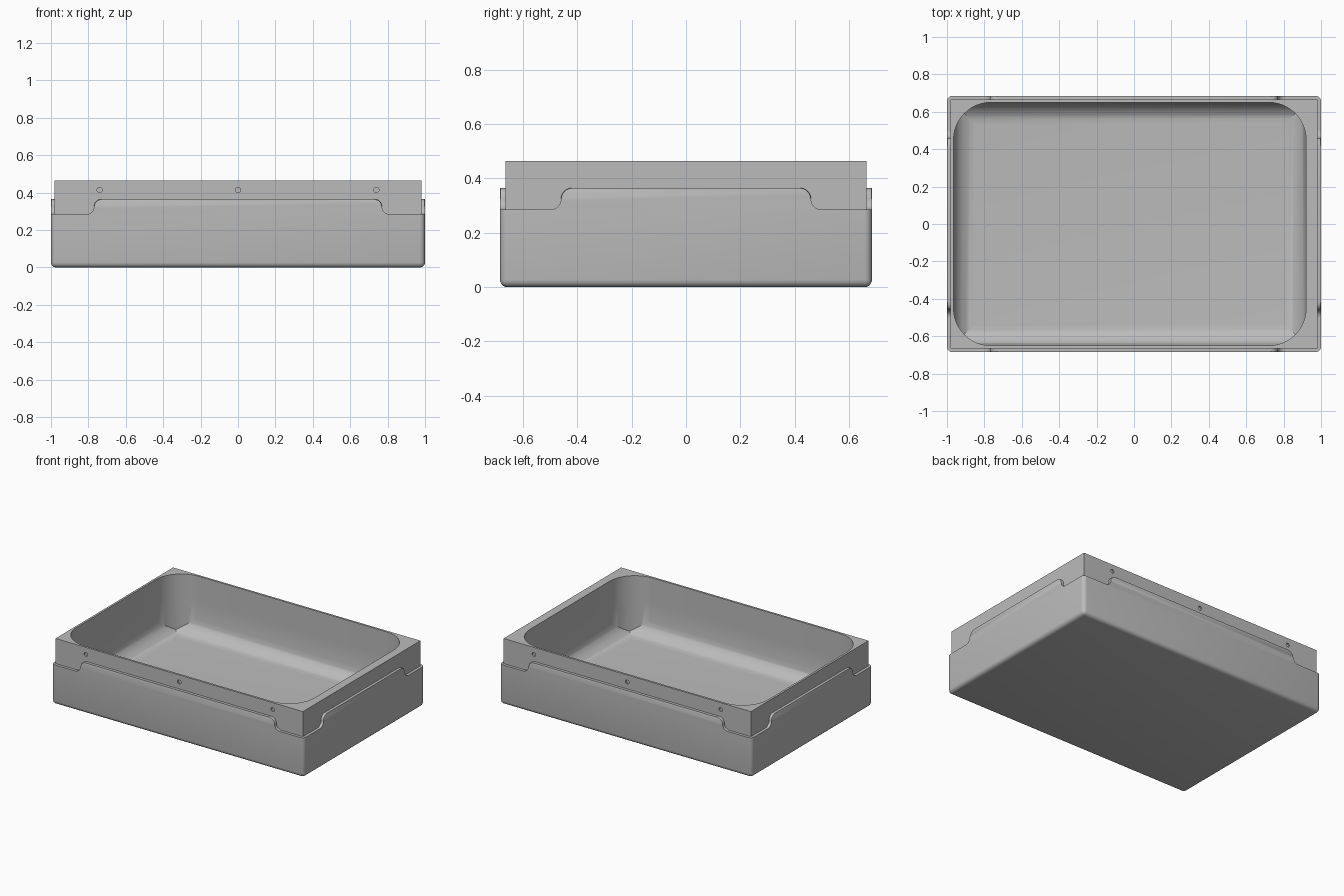
import bpy, bmesh
from math import cos, sin, radians
from mathutils import Matrix, Vector

default = bpy.data.objects.get("Cube")
if default:
    bpy.data.objects.remove(default, do_unlink=True)

HX, HY = 1.0, 0.685           # outer half sizes
LEDGE, PANEL, TOP = 0.285, 0.365, 0.465
STEP = 0.02                   # inset of the upper body

grey = bpy.data.materials.new("plain_grey")
grey.use_nodes = True
grey.diffuse_color = (0.5, 0.5, 0.5, 1)
grey.node_tree.nodes["Principled BSDF"].inputs["Base Color"].default_value = (0.5, 0.5, 0.5, 1)


def make(name, bm):
    bmesh.ops.recalc_face_normals(bm, faces=bm.faces[:])
    mesh = bpy.data.meshes.new(name)
    bm.to_mesh(mesh)
    bm.free()
    mesh.materials.append(grey)
    obj = bpy.data.objects.new(name, mesh)
    bpy.context.collection.objects.link(obj)
    return obj


def arc(cx, cy, r, start, end, n=10):
    angles = [radians(start + (end - start) * i / n) for i in range(n + 1)]
    return [(cx + r * cos(a), cy + r * sin(a)) for a in angles]


def prism(points, axis, low, high):
    """Extrude a 2D outline along an axis."""
    place = {"x": lambda u, v, w: (w, u, v),
             "y": lambda u, v, w: (u, w, v),
             "z": lambda u, v, w: (u, v, w)}[axis]
    bm = bmesh.new()
    a, b = [[bm.verts.new(place(u, v, w)) for u, v in points] for w in (low, high)]
    bm.faces.new(a)
    bm.faces.new(b)
    n = len(points)
    for i in range(n):
        j = (i + 1) % n
        bm.faces.new((a[i], a[j], b[j], b[i]))
    return bm


def box(hx, hy, z0, z1):
    return prism([(-hx, -hy), (hx, -hy), (hx, hy), (-hx, hy)], "z", z0, z1)


def boolean(obj, other, operation):
    mod = obj.modifiers.new("cut", "BOOLEAN")
    mod.operation, mod.solver, mod.object = operation, "EXACT", other
    bpy.context.view_layer.objects.active = obj
    bpy.ops.object.modifier_apply(modifier=mod.name)


# Cavity cutter: rounded outline trimmed by two round-bottomed troughs
CX, CW, CH, RC, RF = -0.0225, 0.9425, 0.65, 0.2, 0.125
outline = []
for sx, sy, start in ((1, 1, 0), (-1, 1, 90), (-1, -1, 180), (1, -1, 270)):
    outline += arc(CX + sx * (CW - RC), sy * (CH - RC), RC, start, start + 90, 12)
cavity = make("cavity_cutter", prism(outline, "z", 0.01, 0.6))


def trough(centre, half, floor, axis):
    half += 0.002
    z = floor + RF
    right = arc(half - RF, z, RF, 270, 360, 10) + [(half + 0.1, z), (half + 0.1, 0.7)]
    points = right + [(-u, v) for u, v in reversed(right)]
    return make("trough_cutter", prism([(centre + u, v) for u, v in points], axis, -1.3, 1.3))


cutters = [cavity, trough(CX, CW, 0.05, "y"), trough(0, CH, 0.0505, "x")]
for t in cutters[1:]:
    boolean(cavity, t, "INTERSECT")

# Lower tray with rounded bottom and corner edges
bm = box(HX, HY, 0, LEDGE)
bmesh.ops.bevel(bm, geom=[e for e in bm.edges if min(v.co.z for v in e.verts) < 0.01],
                offset=0.028, segments=5, profile=0.5, affect="EDGES")
lower_tray = make("lower_tray", bm)
boolean(lower_tray, cavity, "DIFFERENCE")

# Upper body, inset from the tray
upper_body = make("upper_body", box(HX - STEP, HY - STEP, LEDGE, TOP))
boolean(upper_body, cavity, "DIFFERENCE")

# Blind screw holes along front and back
bm = bmesh.new()
for x in (-0.74, 0, 0.74):
    for side in (-1, 1):
        spot = Matrix.Translation(Vector((x, side * (HY - STEP), 0.415)))
        bmesh.ops.create_cone(bm, cap_ends=True, segments=20, radius1=0.014, radius2=0.014,
                              depth=0.02, matrix=spot @ Matrix.Rotation(radians(90), 4, "X"))
holes = make("hole_cutter", bm)
cutters.append(holes)
boolean(upper_body, holes, "DIFFERENCE")


# Raised side panels with curved shoulders
def raised_panel(name, axis, middle, outer, side):
    r = (PANEL - LEDGE) / 2
    z = LEDGE + r
    right = arc(middle + r, z, r, 270, 180, 8) + arc(middle - r, z, r, 0, 90, 8)[1:]
    points = right + [(-u, v) for u, v in reversed(right)]
    bm = prism(points, axis, side * (outer - STEP - 0.003), side * outer)
    k = "xy".index(axis)
    rim = [e for e in bm.edges
           if all(abs(v.co[k] - side * outer) < 1e-4 and v.co.z > z - 0.001 for v in e.verts)]
    bmesh.ops.bevel(bm, geom=rim, offset=0.006, segments=2, profile=0.5, affect="EDGES")
    return make(name, bm)


parts = [lower_tray, upper_body,
         raised_panel("front_panel", "y", 0.77, HY, -1),
         raised_panel("back_panel", "y", 0.77, HY, 1),
         raised_panel("left_panel", "x", 0.46, HX, 1),
         raised_panel("right_panel", "x", 0.46, HX, -1)]

for c in cutters:
    bpy.data.objects.remove(c, do_unlink=True)

# Smooth the rounded surfaces, keep the edges crisp
bpy.ops.object.select_all(action="DESELECT")
for p in parts:
    p.select_set(True)
bpy.context.view_layer.objects.active = lower_tray
bpy.ops.object.shade_smooth_by_angle(angle=radians(30))
